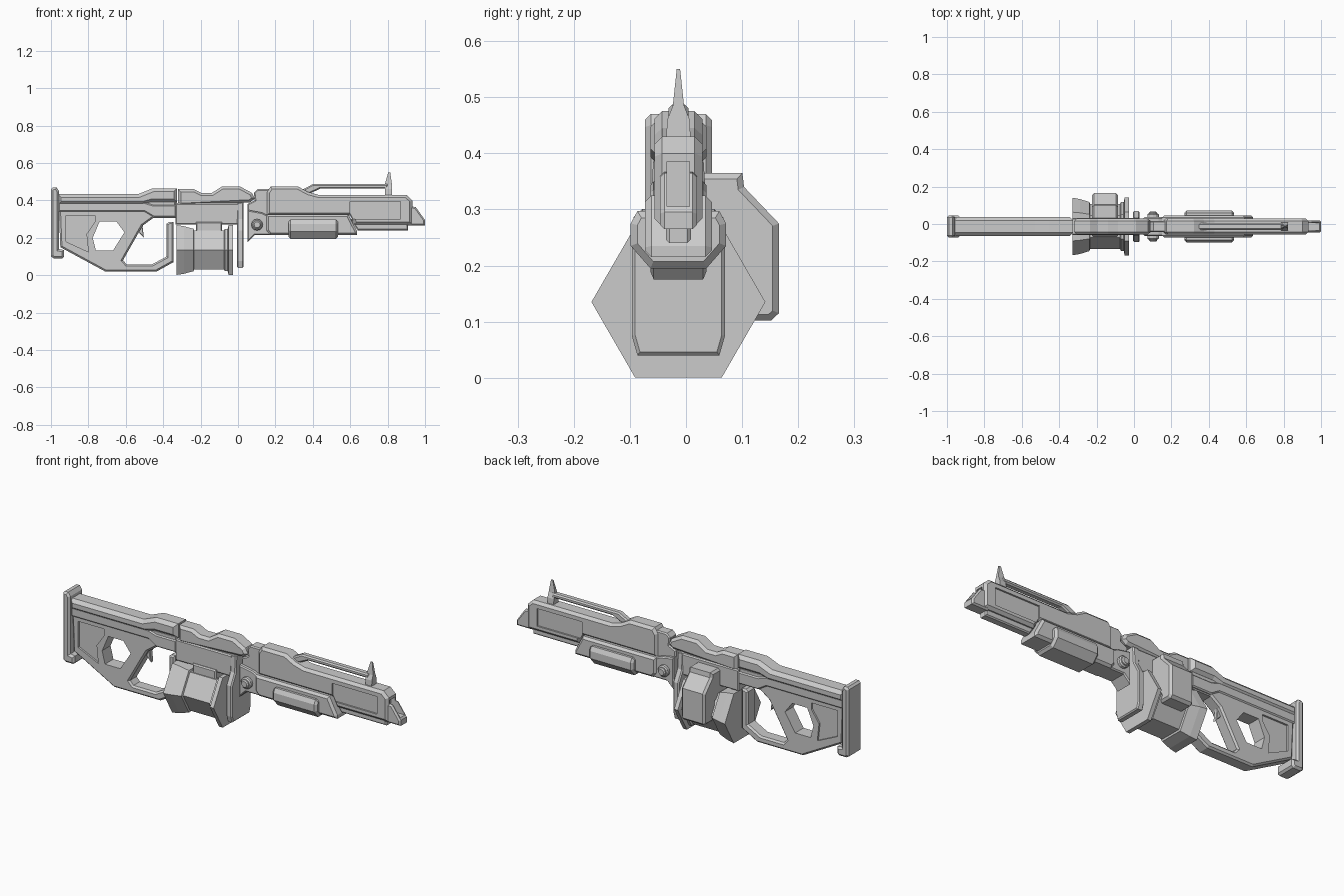
import bpy, bmesh, math

if "Cube" in bpy.data.objects:
    bpy.data.objects.remove(bpy.data.objects["Cube"])

CY = -0.0135  # centre plane of the gun


def prism(name, pts, a, b, axis='y', chamfer=0.0):
    """Extrude a (u, z) outline from a to b along an axis; chamfer the end rims."""
    bm = bmesh.new()

    def place(u, z, t):
        return (u, t + CY, z) if axis == 'y' else (t, u + CY, z)
    rings = [[bm.verts.new(place(u, z, t)) for u, z in pts] for t in (a, b)]
    caps = [bm.faces.new(r) for r in rings]
    n = len(pts)
    for i in range(n):
        j = (i + 1) % n
        bm.faces.new((rings[0][i], rings[0][j], rings[1][j], rings[1][i]))
    bmesh.ops.recalc_face_normals(bm, faces=bm.faces)
    if chamfer:
        edges = list({e for f in caps for e in f.edges})
        bmesh.ops.bevel(bm, geom=edges, offset=chamfer, segments=1,
                        affect='EDGES', clamp_overlap=True)
    me = bpy.data.meshes.new(name)
    bm.to_mesh(me)
    bm.free()
    ob = bpy.data.objects.new(name, me)
    bpy.context.collection.objects.link(ob)
    return ob


def side(name, pts, half, chamfer=0.0):
    return prism(name, pts, -half, half, 'y', chamfer)


def mirrored(right):
    """Complete a symmetric cross-section from its right half."""
    return right + [(-u, z) for u, z in reversed(right)]


def cut(ob, pts, a, b):
    """Subtract a sideways prism from an object."""
    cutter = prism("cutter", pts, a, b)
    cutter.hide_render = True
    mod = ob.modifiers.new("cut", 'BOOLEAN')
    mod.operation, mod.solver, mod.object = 'DIFFERENCE', 'EXACT', cutter
    bpy.context.view_layer.objects.active = ob
    bpy.ops.object.modifier_apply(modifier=mod.name)
    bpy.data.objects.remove(cutter)


def recess(ob, pts, half, depth):
    """Sink a panel into both sides."""
    cut(ob, pts, half - depth, half + 0.05)
    cut(ob, pts, -half - 0.05, -half + depth)


def rect(x0, x1, z0, z1):
    return [(x0, z0), (x1, z0), (x1, z1), (x0, z1)]


# Shoulder stock
side("butt_plate", [(-1, .46), (-.99, .47), (-.97, .47), (-.957, .45), (-.957, .14),
                    (-.93, .135), (-.93, .10), (-.94, .09), (-.985, .09), (-1, .10)], .06, .011)
side("stock_tube", [(-.965, .435), (-.53, .435), (-.455, .465), (-.325, .465),
                    (-.325, .39), (-.46, .39), (-.51, .375), (-.965, .375)], .05, .018)
frame = side("stock_frame", [(-.96, .40), (-.33, .40), (-.33, .305), (-.455, .305), (-.51, .265),
                             (-.615, .08), (-.595, .058), (-.46, .058), (-.382, .10),
                             (-.382, .275), (-.368, .285), (-.345, .285), (-.345, .07),
                             (-.435, .02), (-.71, .02), (-.95, .15)], .036, .009)
cut(frame, [(-.74, .287), (-.65, .287), (-.607, .23), (-.668, .132), (-.76, .132), (-.777, .20)], -.2, .2)
recess(frame, [(-.92, .32), (-.765, .32), (-.765, .285), (-.81, .22), (-.80, .125), (-.92, .18)], .036, .01)
side("stock_rail", [(-.96, .39), (-.50, .39), (-.45, .375), (-.33, .375),
                    (-.33, .31), (-.45, .31), (-.50, .34), (-.96, .34)], .042, .006)
side("trigger", [(-.54, .31), (-.49, .31), (-.51, .26), (-.503, .20), (-.535, .235)], .012, .003)

# Receiver
side("receiver_cover", [(-.32, .46), (-.235, .46), (-.195, .44), (-.14, .44), (-.085, .475),
                        (.01, .475), (.075, .44), (.09, .41), (.065, .39), (-.32, .37)], .043, .014)
side("receiver_body", [(-.335, .385), (.0, .385), (.03, .39), (.03, .27), (-.335, .27)], .045, .006)
prism("drum_plate", mirrored([(.073, .04), (.083, .075), (.083, .24), (.05, .30), (.045, .385)]),
      -.005, .03, 'x', .006)

# Six-sided drum magazine built as a stepped loft
bm = bmesh.new()
loops = []
for x, r in [(-.33, .154), (-.29, .147), (-.238, .131), (-.235, .12), (-.075, .12),
             (-.07, .131), (-.055, .131), (-.05, .155), (-.028, .155)]:
    loops.append([bm.verts.new((x, CY + r * math.cos(k * math.pi / 3),
                                .135 + r * math.sin(k * math.pi / 3))) for k in range(6)])
for p, q in zip(loops, loops[1:]):
    for k in range(6):
        bm.faces.new((p[k], p[(k + 1) % 6], q[(k + 1) % 6], q[k]))
bm.faces.new(loops[0])
bm.faces.new(loops[-1])
bmesh.ops.recalc_face_normals(bm, faces=bm.faces)
me = bpy.data.meshes.new("drum_magazine")
bm.to_mesh(me)
bm.free()
bpy.context.collection.objects.link(bpy.data.objects.new("drum_magazine", me))

# Feed box wrapping over the far side of the drum
prism("feed_box", [(.02, .365), (.114, .365), (.117, .34), (.179, .275), (.179, .115),
                   (.165, .102), (.08, .102), (.08, .20), (.02, .24)], -.225, -.085, 'x', .011)
side("feed_block", rect(-.225, -.085, .20, .285), .055, .006)

# Hinge between receiver and barrel
side("hinge_link", [(.085, .44), (.105, .46), (.20, .46), (.20, .32), (.05, .32),
                    (.05, .38), (.09, .40)], .03, .006)
for name, r, half in [("hinge_bolt", .022, .08), ("hinge_washer", .031, .07)]:
    side(name, [(.102 + r * math.cos(k * math.pi / 6), .27 + r * math.sin(k * math.pi / 6))
                for k in range(12)], half, .006)

# Barrel housing and muzzle
barrel = side("barrel_housing", [(.155, .32), (.155, .445), (.175, .475), (.32, .475), (.375, .445),
                                 (.43, .43), (.90, .43), (.932, .40), (.932, .27),
                                 (.625, .27), (.60, .32)], .043, .014)
recess(barrel, rect(.60, .87, .30, .395), .043, .009)
muzzle = side("muzzle", [(.90, .37), (.95, .365), (1, .295), (1, .265), (.90, .265)], .033, .008)
for part in (barrel, muzzle):
    cut(part, rect(.91, 1.05, .305, .385), -.02, .02)
side("under_rail", [(.60, .30), (.64, .24), (.91, .24), (.91, .30)], .022, .006)

# Handguard with raised grip panels
side("hinge_bracket", [(.05, .35), (.13, .335), (.16, .32), (.24, .32), (.24, .215),
                       (.09, .215), (.05, .175)], .05, .006)
guard = side("handguard", [(.15, .325), (.59, .325), (.637, .235), (.637, .215), (.17, .215),
                           (.15, .24)], .06, .012)
prism("grip_panels", mirrored([(.05, .195), (.085, .235), (.085, .275), (.073, .297)]),
      .27, .535, 'x', .012)

# Sight rib and front blade
side("sight_rib", [(.32, .445), (.40, .487), (.80, .487), (.80, .463), (.44, .463), (.38, .435)],
     .018, .007)
blade = prism("front_sight", mirrored([(.022, .42), (.02, .46), (.01, .485), (.003, .55)]),
              .785, .823, 'x')
for v in blade.data.vertices:
    if v.co.z > .5:
        v.co.x = .803 if v.co.x < .8 else .814
